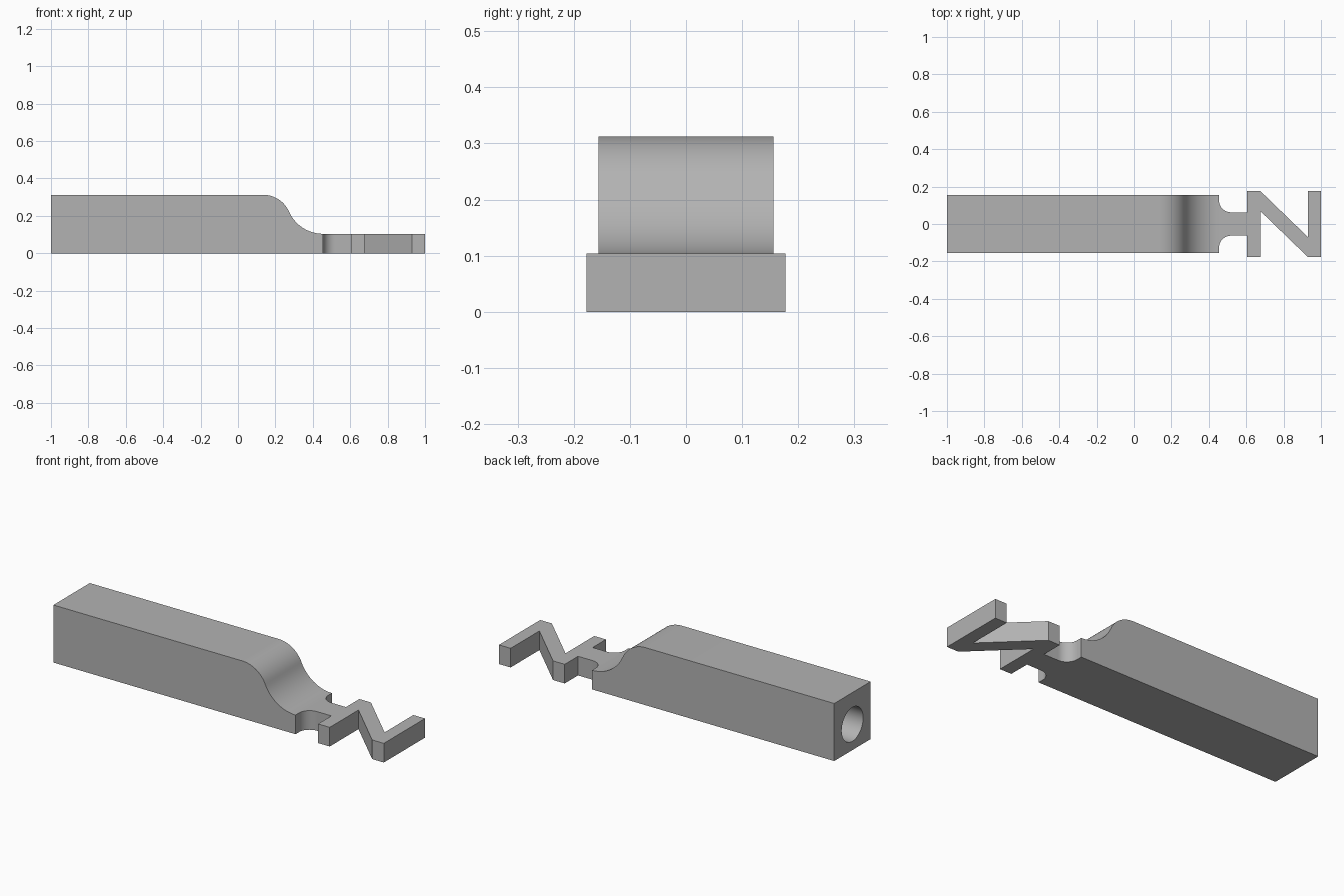
import bpy
import bmesh
from math import sin, cos, pi, atan2, radians
from mathutils import Vector

default = bpy.data.objects.get("Cube")
if default:
    bpy.data.objects.remove(default, do_unlink=True)

grey = bpy.data.materials.new("plain grey")
grey.use_nodes = True
grey.diffuse_color = (0.45, 0.45, 0.45, 1)
grey.node_tree.nodes["Principled BSDF"].inputs["Base Color"].default_value = (0.45, 0.45, 0.45, 1)

HALF_WIDTH = 0.156   # handle half width
TOP = 0.3125         # handle height
THIN = 0.104         # thickness of the flat end
SHOULDER = 0.455     # where the handle ends


def arc(cx, cy, r, start, end, steps=16):
    """Points along a circular arc."""
    angles = [start + (end - start) * i / steps for i in range(steps + 1)]
    return [(cx + r * cos(a), cy + r * sin(a)) for a in angles]


def extrude(name, outline, to_point, along):
    """Sweep a flat outline into a solid with smooth curves and sharp edges."""
    bm = bmesh.new()
    face = bm.faces.new([bm.verts.new(to_point(*p)) for p in outline])
    swept = bmesh.ops.extrude_face_region(bm, geom=[face])
    bmesh.ops.translate(bm, vec=Vector(along),
                        verts=[v for v in swept["geom"] if isinstance(v, bmesh.types.BMVert)])
    bmesh.ops.recalc_face_normals(bm, faces=bm.faces)
    mesh = bpy.data.meshes.new(name)
    bm.to_mesh(mesh)
    bm.free()
    mesh.materials.append(grey)
    obj = bpy.data.objects.new(name, mesh)
    bpy.context.collection.objects.link(obj)
    return obj


def smooth(obj):
    bpy.ops.object.select_all(action="DESELECT")
    obj.select_set(True)
    bpy.context.view_layer.objects.active = obj
    bpy.ops.object.shade_smooth_by_angle(angle=radians(30))


# Handle: side profile with an S-shaped slope down to the flat end
slope_start = 0.135
run, drop = SHOULDER - slope_start, TOP - THIN
turn = 2 * atan2(drop, run)
total = run / sin(turn)
r_top = total * 0.43
r_low = total - r_top
profile = [(-1, 0), (SHOULDER, 0)]
profile += arc(SHOULDER, THIN + r_low, r_low, -pi / 2, -pi / 2 - turn)
profile += arc(slope_start, TOP - r_top, r_top, pi / 2 - turn, pi / 2)[1:]
profile.append((-1, TOP))
handle = extrude("handle", profile, lambda x, z: (x, -HALF_WIDTH, z), (0, 2 * HALF_WIDTH, 0))

# Round socket in the rear end of the handle
bore = extrude("socket_cutter", arc(0, 0.14, 0.092, 0, 2 * pi, 48)[:-1],
               lambda y, z: (-1.1, y, z), (0.9, 0, 0))
bore.hide_render = True
bore.hide_viewport = True
cut = handle.modifiers.new("socket", "BOOLEAN")
cut.operation = "DIFFERENCE"
cut.solver = "EXACT"
cut.object = bore
bpy.context.view_layer.update()
cut_mesh = bpy.data.meshes.new_from_object(handle.evaluated_get(bpy.context.evaluated_depsgraph_get()))
handle.modifiers.clear()
handle.data = cut_mesh
bpy.data.objects.remove(bore, do_unlink=True)
smooth(handle)

# Neck: narrow bar with rounded inner corners
NECK, R = 0.0625, 0.063
bar_start = 0.605
side = arc(SHOULDER + R, NECK + R, R, pi, 1.5 * pi, 12) + [(bar_start, NECK)]
neck = extrude("neck", side + [(x, -y) for x, y in reversed(side)],
               lambda x, y: (x, y, 0), (0, 0, THIN))
smooth(neck)

# Zigzag tip: two cross bars joined by a diagonal, symmetric under a half turn
W, INNER = 0.177, 0.07
bar_end = 0.675
mid = (bar_start + 1) / 2
half = [(bar_start, -W), (bar_end, -W), (bar_end, INNER), (2 * mid - bar_end, -W), (1, -W)]
extrude("zigzag_tip", half + [(2 * mid - x, -y) for x, y in half],
        lambda x, y: (x, y, 0), (0, 0, THIN))
